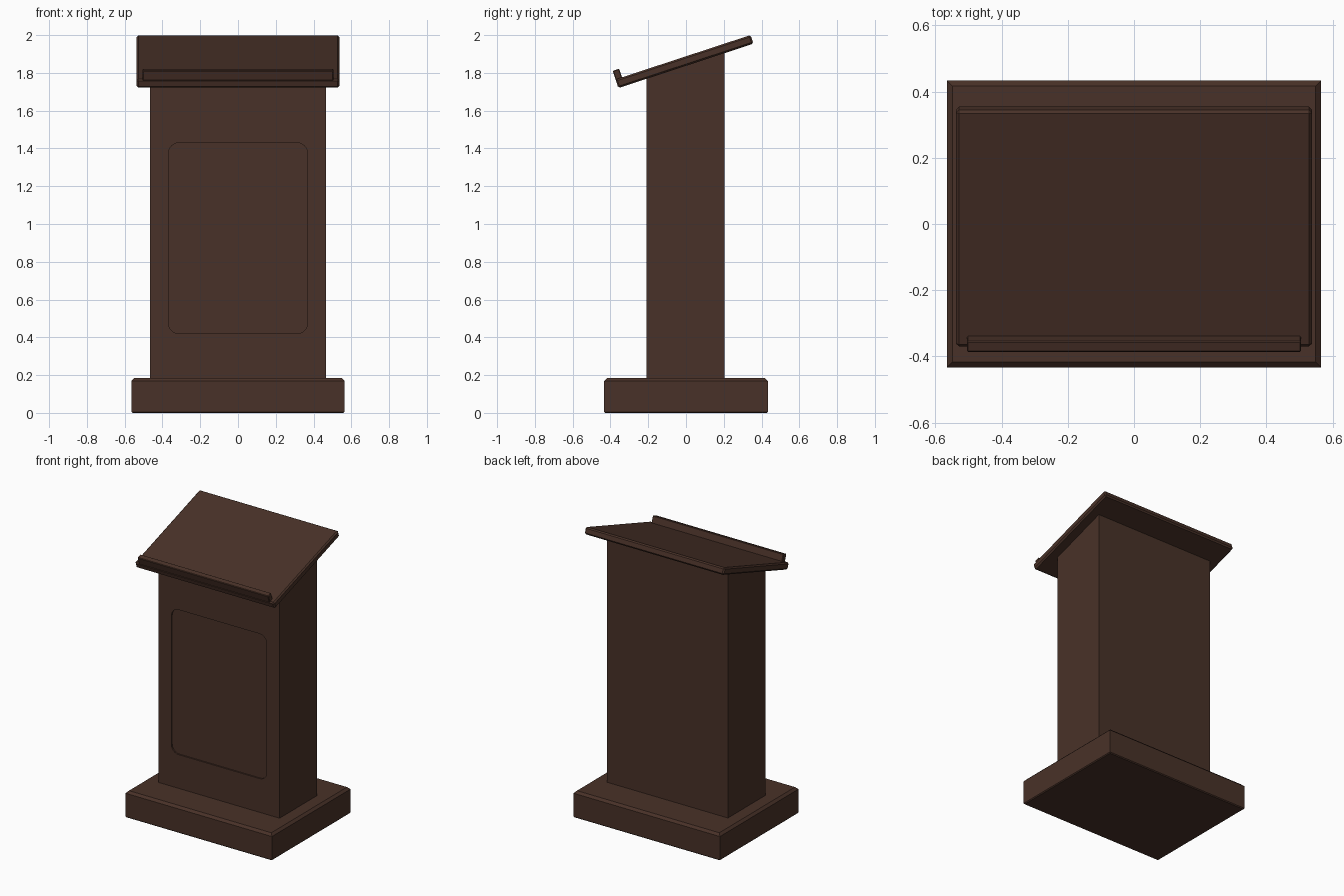
import bpy, bmesh, math
from mathutils import Matrix, Vector

cube = bpy.data.objects.get("Cube")
if cube:
    bpy.data.objects.remove(cube, do_unlink=True)

wood = bpy.data.materials.new("dark walnut")
wood.use_nodes = True
COLOR = (0.066, 0.031, 0.021, 1)
wood.diffuse_color = COLOR
bsdf = next(n for n in wood.node_tree.nodes if n.type == 'BSDF_PRINCIPLED')
bsdf.inputs["Base Color"].default_value = COLOR
bsdf.inputs["Roughness"].default_value = 0.6

SLOPE = math.radians(18.2)
TILT = Matrix.Translation((0, -0.008, 1.86)) @ Matrix.Rotation(SLOPE, 4, 'X')


def finish(name, bm):
    bmesh.ops.recalc_face_normals(bm, faces=bm.faces[:])
    mesh = bpy.data.meshes.new(name)
    bm.to_mesh(mesh)
    bm.free()
    mesh.materials.append(wood)
    obj = bpy.data.objects.new(name, mesh)
    bpy.context.collection.objects.link(obj)
    return obj


def box(size, center):
    bm = bmesh.new()
    bmesh.ops.create_cube(bm, size=1)
    bmesh.ops.scale(bm, vec=size, verts=bm.verts)
    bmesh.ops.translate(bm, vec=center, verts=bm.verts)
    return bm


def bevel(bm, width, keep=lambda e: True, segments=1):
    edges = [e for e in bm.edges if keep(e)]
    bmesh.ops.bevel(bm, geom=edges, offset=width, segments=segments,
                    profile=0.5, affect='EDGES')


# Plinth with chamfered edges: wide above, fine below
base = box((1.13, 0.866, 0.185), (0, 0, 0.0925))
bevel(base, 0.016, lambda e: all(v.co.z > 0.1 for v in e.verts))
bevel(base, 0.006, lambda e: all(v.co.z < 0.01 for v in e.verts))
finish("base", base)

# Column whose top follows the slope of the reading board
body = box((0.934, 0.414, 1.66), (0, -0.002, 1.01))
for v in body.verts:
    if v.co.z > 1:
        v.co.z = 1.842 + v.co.y * math.tan(SLOPE)
column = finish("column", body)

# Shallow recessed panel with rounded corners, cut into the front
panel = box((0.736, 0.04, 1.01), (0, -0.219, 0.925))
bevel(panel, 0.056, lambda e: abs(e.verts[0].co.y - e.verts[1].co.y) > 0.01, 8)
cutter = finish("panel_cutter", panel)
cutter.hide_render = True
cut = column.modifiers.new("panel recess", 'BOOLEAN')
cut.object = cutter
cut.operation = 'DIFFERENCE'
cut.solver = 'EXACT'
bpy.context.view_layer.objects.active = column
bpy.ops.object.modifier_apply(modifier=cut.name)
bpy.data.objects.remove(cutter, do_unlink=True)

# Slanted reading board
board = box((1.074, 0.753, 0.048), (0, 0, 0))
bevel(board, 0.009)
board.transform(TILT)
finish("reading_board", board)

# Paper stop along the lower edge of the board
lip = box((1.01, 0.036, 0.056), (0, -0.3585, 0.044))
bevel(lip, 0.004)
lip.transform(TILT)
finish("paper_stop", lip)
